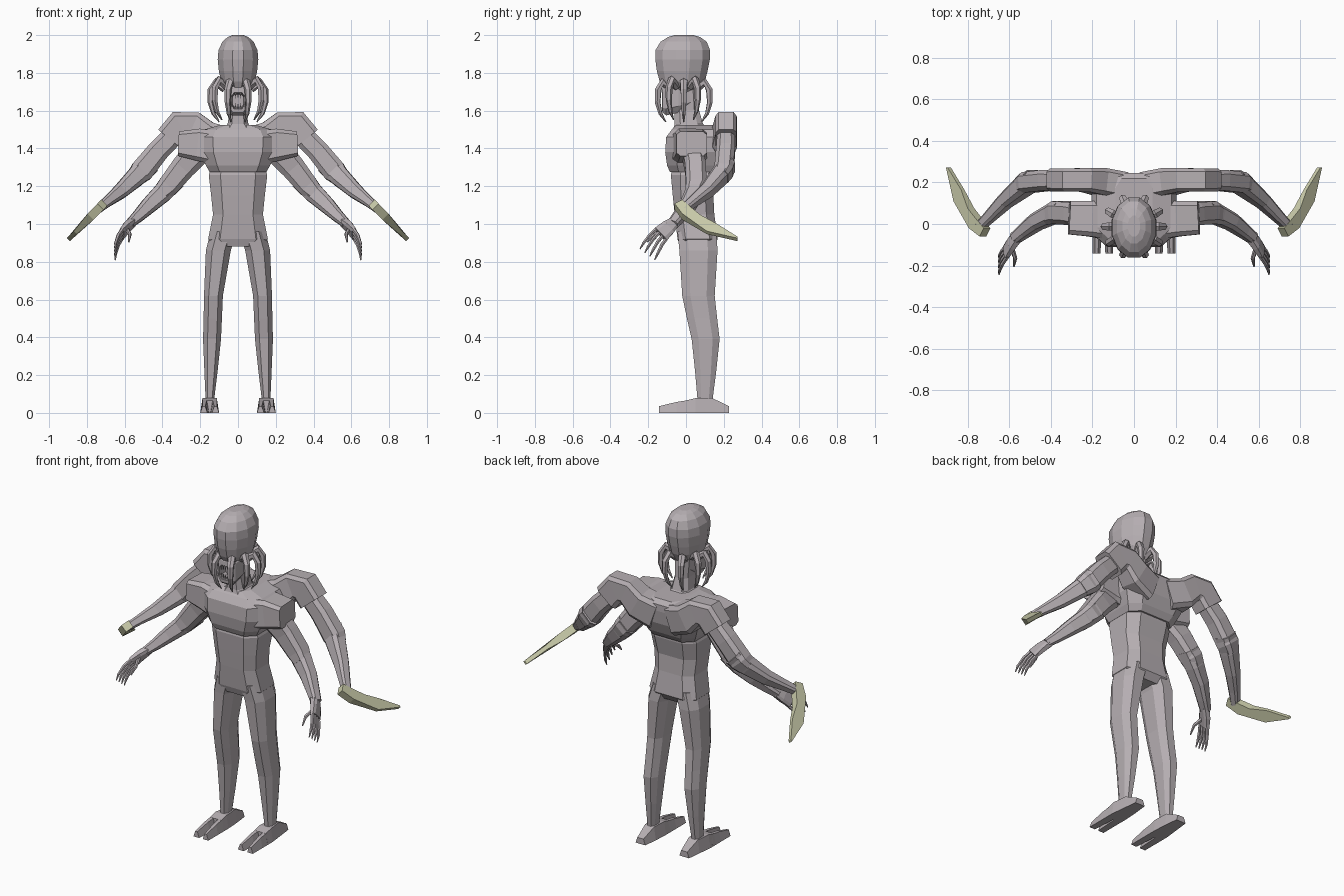
import bpy, bmesh, math
from mathutils import Vector


def material(name, rgb):
    m = bpy.data.materials.new(name)
    m.diffuse_color = (*rgb, 1)
    return m


SKIN = material("grey_skin", (0.47, 0.43, 0.45))
BONE = material("pale_bone", (0.60, 0.61, 0.41))


def loft(name, rings, mat=SKIN, mirror=False):
    """Skin a closed surface through rings of equal point count."""
    bm = bmesh.new()
    rows = [[bm.verts.new(p) for p in r] for r in rings]
    n = len(rows[0])
    for a, b in zip(rows, rows[1:]):
        for i in range(n):
            j = (i + 1) % n
            bm.faces.new((a[i], a[j], b[j], b[i]))
    bm.faces.new(rows[0][::-1])
    bm.faces.new(rows[-1])
    bmesh.ops.recalc_face_normals(bm, faces=bm.faces)
    me = bpy.data.meshes.new(name)
    bm.to_mesh(me)
    bm.free()
    me.materials.append(mat)
    ob = bpy.data.objects.new(name, me)
    bpy.context.collection.objects.link(ob)
    if mirror:
        ob.modifiers.new("mirror", "MIRROR").use_mirror_merge = False
    return ob


def section(a, b, c=0.6):
    """Chamfered rectangle with half sizes a, b; c is the flat fraction."""
    return [(a, -b * c), (a, b * c), (a * c, b), (-a * c, b),
            (-a, b * c), (-a, -b * c), (-a * c, -b), (a * c, -b)]


def ellipse(a, b, n):
    return [(a * math.cos(math.tau * (i + 0.5) / n),
             b * math.sin(math.tau * (i + 0.5) / n)) for i in range(n)]


def stack(name, levels, c=0.6, mirror=False):
    """Vertical loft; levels are (z, x0, x1, y0, y1)."""
    rings = []
    for z, x0, x1, y0, y1 in levels:
        rings.append([((x0 + x1) / 2 + u, (y0 + y1) / 2 + v, z)
                      for u, v in section((x1 - x0) / 2, (y1 - y0) / 2, c)])
    return loft(name, rings, mirror=mirror)


def limb(name, path, ref=(0, 1, 0), c=0.6, sides=0, mirror=True):
    """Tapered tube; path entries are (x, y, z, half along ref, half across)."""
    pts = [Vector(p[:3]) for p in path]
    rings = []
    for i, p in enumerate(pts):
        t = (pts[min(i + 1, len(pts) - 1)] - pts[max(i - 1, 0)]).normalized()
        r = Vector(ref)
        n = (r - t * r.dot(t)).normalized()
        b = t.cross(n)
        w, h = path[i][3:]
        sec = ellipse(w, h, sides) if sides else section(w, h, c)
        rings.append([p + n * u + b * v for u, v in sec])
    return loft(name, rings, mirror=mirror)


# Cranium
loft("cranium", [[(u, (y0 + y1) / 2 + v, z) for u, v in ellipse(w * 1.03, (y1 - y0) / 2 * 1.03, 12)]
                 for z, w, y0, y1 in [(1.70, .05, -.11, .07), (1.755, .09, -.14, .10),
                                      (1.81, .102, -.155, .115), (1.87, .108, -.163, .127),
                                      (1.92, .104, -.163, .128), (1.965, .083, -.135, .11),
                                      (1.99, .055, -.095, .075), (2.0, .03, -.06, .04)]])

# Face with a recessed open mouth
loft("face", [[(u, y, (z0 + z1) / 2 + v) for u, v in section(w, (z1 - z0) / 2)]
              for y, w, z0, z1 in [(.03, .045, 1.62, 1.76), (-.04, .06, 1.59, 1.76),
                                   (-.105, .058, 1.575, 1.75), (-.125, .045, 1.59, 1.72),
                                   (-.127, .037, 1.61, 1.695), (-.075, .03, 1.62, 1.685)]])
# Teeth
for i in range(5):
    x = (i - 2) * .014
    for row, z, dz in (("upper", 1.698, -.034), ("lower", 1.608, .032)):
        limb(f"{row}_tooth_{i}", [(x, -.118, z, .006, .006), (x, -.12, z + dz, .001, .001)],
             sides=4, mirror=False)

# Tentacles hanging around the jaw
for i, deg in enumerate((-68, -32, 0, 30, 68)):
    ca, sa = math.cos(math.radians(deg)), math.sin(math.radians(deg))
    path = [(.153 * f * ca, -.012 + .157 * f * sa, z + .012 * (i % 2), r, r)
            for f, z, r in [(.45, 1.715, .022), (.78, 1.75, .022), (.93, 1.71, .019),
                            (.95, 1.645, .016), (.85, 1.585, .011), (.65, 1.54, .003)]]
    limb(f"tentacle_{i}", path, ref=(-sa, ca, 0), sides=6)

# Neck, chest and abdomen
stack("neck", [(1.46, -.12, .12, -.08, .17), (1.53, -.055, .055, -.06, .09),
               (1.60, -.043, .043, -.06, .07), (1.73, -.05, .05, -.06, .06)])
stack("chest", [(1.275, -.15, .15, -.085, .18), (1.31, -.17, .17, -.10, .205),
                (1.38, -.20, .20, -.11, .235), (1.46, -.205, .205, -.105, .245),
                (1.50, -.18, .18, -.075, .245), (1.525, -.09, .09, -.05, .22)], .65)
stack("abdomen", [(.88, -.12, .12, -.03, .14), (.92, -.158, .158, -.045, .168),
                  (1.05, -.132, .132, -.06, .15), (1.15, -.142, .142, -.07, .145),
                  (1.26, -.155, .155, -.08, .17), (1.30, -.14, .14, -.07, .17)])

# Legs
stack("leg", [(.96, .005, .145, -.045, .16), (.86, .038, .17, -.035, .167),
              (.62, .08, .18, -.02, .152), (.50, .085, .182, .005, .165),
              (.39, .09, .185, .03, .178), (.22, .108, .178, .048, .16),
              (.08, .125, .172, .06, .142), (.04, .12, .178, .05, .15)], .5, mirror=True)


# Feet: heel block plus two splayed toes, each lofted front to back
def foot_part(name, rows):
    loft(name, [[(x0, y, 0), (x1, y, 0), (x1 - .012, y, z), (x0 + .012, y, z)]
                for y, x0, x1, z in rows], mirror=True)


foot_part("heel", [(.228, .115, .18, .035), (.14, .105, .19, .078), (.05, .10, .20, .078),
                   (.0, .10, .20, .066)])
foot_part("inner_toe", [(.03, .10, .148, .07), (-.05, .10, .144, .058), (-.143, .10, .138, .035)])
foot_part("outer_toe", [(.03, .152, .20, .07), (-.05, .156, .20, .058), (-.143, .162, .20, .035)])

# Rear arms that carry the blades
limb("rear_shoulder", [(.06, .185, 1.42, .065, .09), (.17, .205, 1.46, .065, .085),
                       (.235, .212, 1.52, .057, .075), (.305, .212, 1.52, .056, .083),
                       (.362, .212, 1.45, .055, .078)], c=.72)
limb("rear_upper_arm", [(.33, .212, 1.48, .045, .055), (.42, .21, 1.39, .05, .058),
                        (.51, .20, 1.28, .05, .062), (.54, .185, 1.25, .04, .05)], c=.6)
limb("rear_forearm", [(.475, .22, 1.315, .045, .06), (.54, .175, 1.25, .045, .052),
                      (.62, .11, 1.175, .035, .04), (.69, .04, 1.12, .028, .028),
                      (.745, -.015, 1.075, .022, .022)], c=.6)

# Hooked bone blades: sloping flat profile given thickness
outline = [(.708, -.02), (.748, .028), (.785, .075), (.825, .165),
           (.890, .272), (.898, .272), (.862, .11), (.78, -.02), (.728, -.06)]
loft("blade", [[(x + s * h, y, 1.08 - 1.03 * (x - .74) + s * h)
                for x, y in outline for h in (.016 if y < .1 else .008,)]
               for s in (-1, 1)], BONE, mirror=True)

# Front arms with hands
limb("front_shoulder", [(.10, .02, 1.40, .10, .09), (.21, .025, 1.42, .085, .085),
                        (.312, .03, 1.425, .08, .065)], c=.75)
limb("front_upper_arm", [(.20, .03, 1.40, .055, .075), (.29, .05, 1.30, .055, .065),
                         (.37, .055, 1.20, .055, .057), (.41, .04, 1.16, .045, .045)])
limb("front_forearm", [(.335, .068, 1.235, .045, .058), (.40, .045, 1.165, .045, .052),
                       (.47, .01, 1.10, .04, .043), (.53, -.035, 1.04, .033, .032),
                       (.575, -.07, 1.0, .028, .024)])
spread = Vector((0, -.8, .6))
limb("palm", [(.56, -.06, 1.01, .028, .022), (.59, -.095, .98, .04, .02),
              (.617, -.135, .945, .045, .014)], ref=spread)
for i in range(4):
    s = (i - 1.5) * .024
    path = []
    for x, y, z, k, r in [(.608, -.125, .955, 1, .011), (.634, -.16, .915, 1.15, .010),
                          (.648, -.188, .87, 1.3, .008), (.65, -.205, .838, 1.35, .003)]:
        p = Vector((x, y, z)) + spread * s * k
        path.append((*p, r, r))
    limb(f"finger_{i}", path, ref=spread, sides=6)
limb("thumb", [(.59, -.11, .975, .012, .012), (.572, -.165, .945, .010, .010),
               (.578, -.205, .905, .004, .004)], ref=spread, sides=6)
